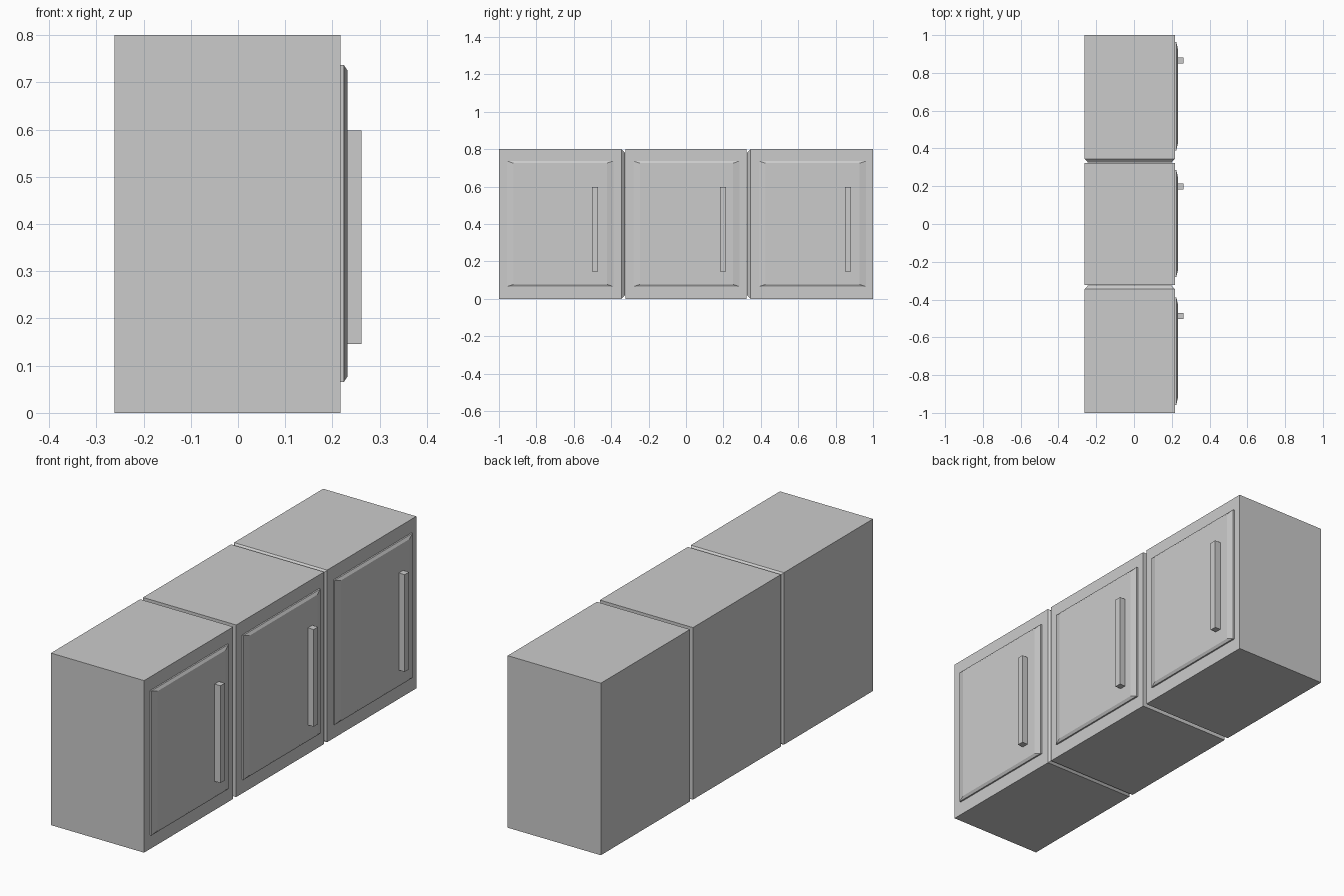
import bpy, bmesh

if "Cube" in bpy.data.objects:
    bpy.data.objects.remove(bpy.data.objects["Cube"])

BACK, FRONT = -0.262, 0.217


def loft(name, axis, sections):
    """Join rectangles (pos, a0, a1, b0, b1) stacked along axis 'x' or 'y' into a capped solid."""
    bm = bmesh.new()
    rings = []
    for p, a0, a1, b0, b1 in sections:
        ring = []
        for a, b in ((a0, b0), (a1, b0), (a1, b1), (a0, b1)):
            ring.append(bm.verts.new((p, a, b) if axis == 'x' else (a, p, b)))
        rings.append(ring)
    for low, high in zip(rings, rings[1:]):
        for i in range(4):
            j = (i + 1) % 4
            bm.faces.new((low[i], low[j], high[j], high[i]))
    bm.faces.new(rings[0])
    bm.faces.new(rings[-1])
    bmesh.ops.recalc_face_normals(bm, faces=bm.faces)
    mesh = bpy.data.meshes.new(name)
    bm.to_mesh(mesh)
    bm.free()
    obj = bpy.data.objects.new(name, mesh)
    bpy.context.collection.objects.link(obj)
    return obj


def cabinet(name, ends, door, handle_y):
    # carcass: (y, inset) sections, inset tapers the inner end into a groove
    loft(name + "_cabinet", 'y',
         [(y, BACK + c, FRONT - c, c, 0.8 - c) for y, c in ends])
    # raised door panel with sloping border
    y0, y1 = door
    loft(name + "_door", 'x',
         [(FRONT - 0.005, y0, y1, 0.065, 0.737),
          (0.224, y0, y1, 0.065, 0.737),
          (0.232, y0 + 0.035, y1 - 0.035, 0.077, 0.725)])
    # square bar handle
    h = 0.016
    loft(name + "_handle", 'x',
         [(x, handle_y - h, handle_y + h, 0.146, 0.598) for x in (0.228, 0.262)])


cabinet("left", [(-1, 0), (-0.345, 0), (-0.326, 0.018)], (-0.957, -0.388), -0.487)
cabinet("middle", [(-0.323, 0), (0.323, 0)], (-0.281, 0.286), 0.198)
cabinet("right", [(0.326, 0.018), (0.345, 0), (1, 0)], (0.39, 0.963), 0.866)
